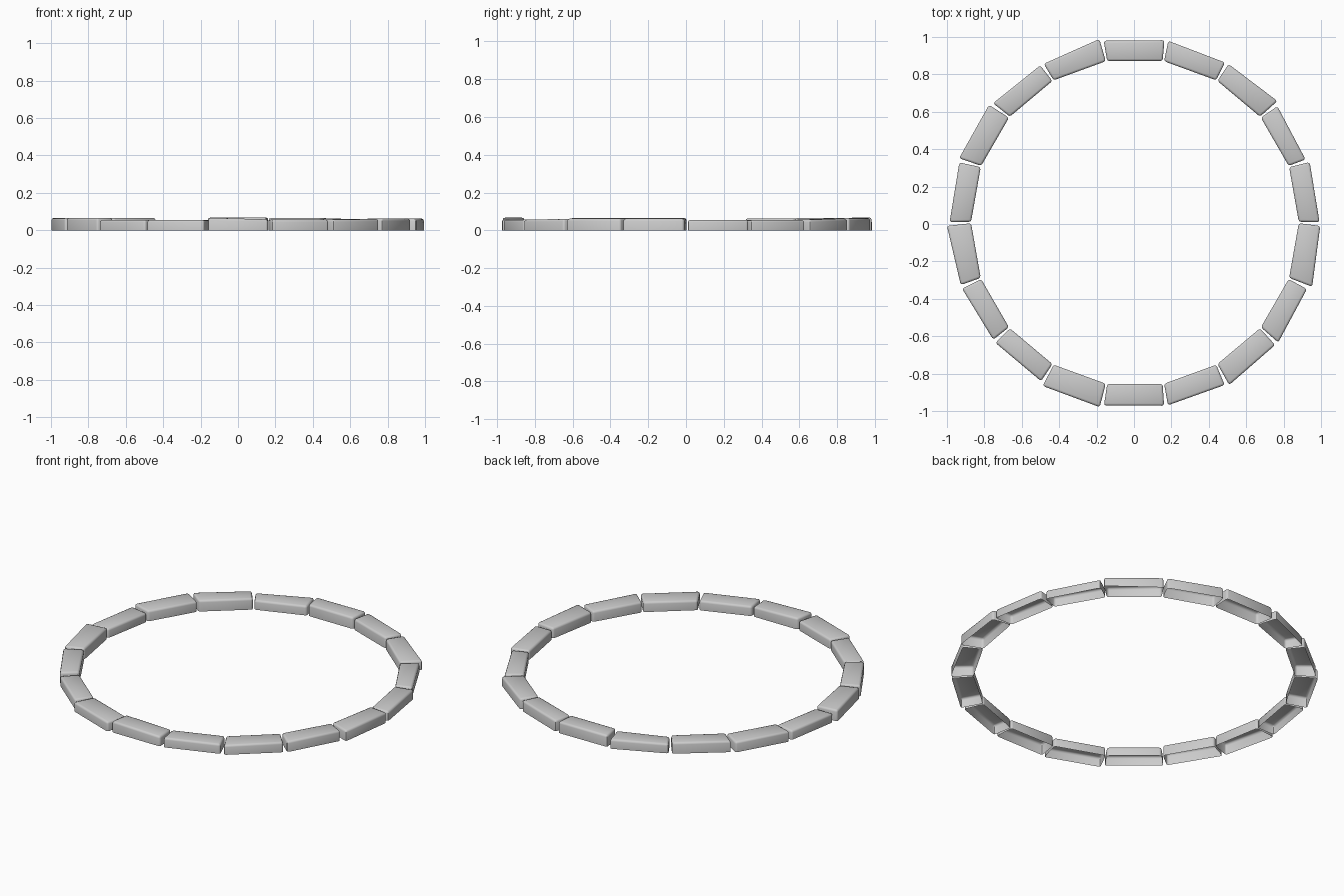
import bpy, bmesh
from math import radians, cos, sin

if "Cube" in bpy.data.objects:
    bpy.data.objects.remove(bpy.data.objects["Cube"])

# Per stone, counter-clockwise from 10 degrees: outer radius and height at start / end
STONES = [
    (.992, .996, .055, .055), (.980, .992, .055, .055), (1.01, .993, .056, .063),
    (.991, .996, .065, .065), (.996, .993, .068, .068), (1.006, .983, .056, .056),
    (.985, .992, .066, .066), (1.003, .999, .062, .062), (.990, .986, .054, .054),
    (1.00, .982, .066, .066), (.982, .974, .066, .066), (.976, .976, .056, .056),
    (.994, .996, .056, .056), (.984, .985, .067, .058), (.986, .988, .057, .057),
    (1.00, .994, .057, .060), (.998, .988, .062, .062), (1.01, .996, .062, .062),
]
OUTER_HALF, INNER_HALF, INNER_R = 9.4, 9.75, .876


def stone(index, r0, r1, h0, h1):
    a = 10 + 20 * index

    def pt(r, deg, dx=0, dy=0):
        return r * cos(radians(deg)) + dx, r * sin(radians(deg)) + dy

    corners = [pt(r0, a - OUTER_HALF), pt(r1, a + OUTER_HALF),
               pt(INNER_R, a + INNER_HALF, .005, .008),
               pt(INNER_R, a - INNER_HALF, .005, .008)]
    heights = [h0, h1, h1, h0]
    bm = bmesh.new()
    low = [bm.verts.new((x, y, 0)) for x, y in corners]
    top = [bm.verts.new((x, y, h)) for (x, y), h in zip(corners, heights)]
    bm.faces.new(top)
    for i in range(4):
        j = (i + 1) % 4
        bm.faces.new((low[i], low[j], top[j], top[i]))
    # round every edge except the open underside rim
    edges = [e for e in bm.edges if not e.is_boundary]
    bmesh.ops.bevel(bm, geom=edges, offset=.012, segments=2, profile=.5,
                    affect='EDGES', clamp_overlap=True)
    bmesh.ops.recalc_face_normals(bm, faces=bm.faces)
    if max(bm.faces, key=lambda f: f.calc_area() * abs(f.normal.z)).normal.z < 0:
        bmesh.ops.reverse_faces(bm, faces=bm.faces)
    mesh = bpy.data.meshes.new("border_stone")
    bm.to_mesh(mesh)
    bm.free()
    ob = bpy.data.objects.new(f"border_stone_{index + 1}", mesh)
    bpy.context.collection.objects.link(ob)
    return ob


# Ring of kerb stones, hollow underneath
for i, s in enumerate(STONES):
    ob = stone(i, *s)
    ob.select_set(True)
    bpy.context.view_layer.objects.active = ob
bpy.ops.object.shade_smooth_by_angle(angle=radians(50))
